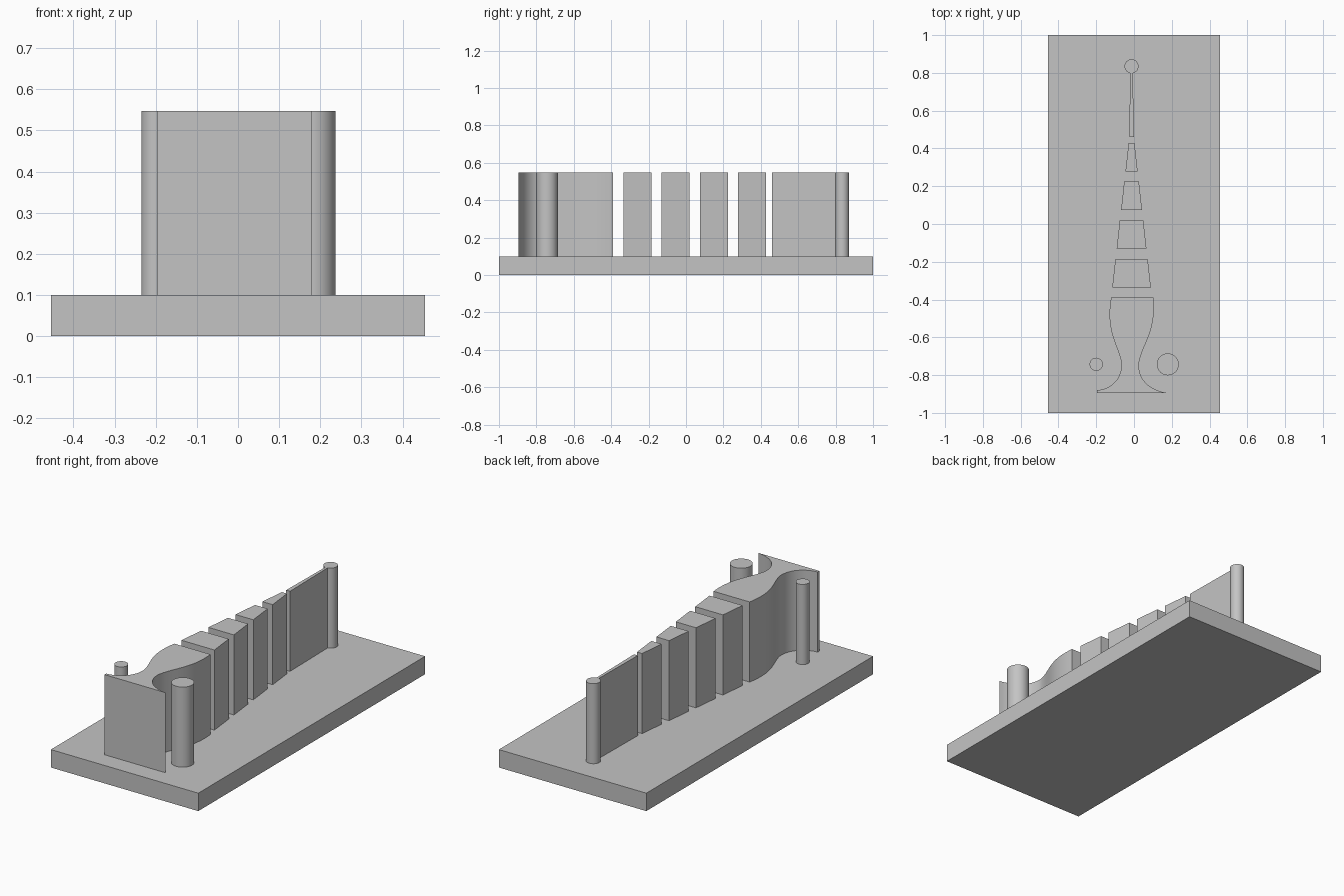
import bpy, bmesh, math
from mathutils import Vector
from mathutils.geometry import interpolate_bezier

cube = bpy.data.objects.get("Cube")
if cube:
    bpy.data.objects.remove(cube, do_unlink=True)

FLOOR, TOP = 0.1, 0.547   # top of the base, top of the raised parts
MID = -0.013              # centre line of the raised shape
POST_Y = -0.743

grey = bpy.data.materials.new("plain_grey")
grey.use_nodes = True
grey.diffuse_color = (0.55, 0.55, 0.55, 1)
grey.node_tree.nodes["Principled BSDF"].inputs["Base Color"].default_value = (0.55, 0.55, 0.55, 1)


def extrude_outline(name, outline, z0=FLOOR, z1=TOP, smooth=False):
    """Raise a closed flat outline into a solid."""
    bm = bmesh.new()
    face = bm.faces.new([bm.verts.new((x, y, z0)) for x, y in outline])
    raised = bmesh.ops.extrude_face_region(bm, geom=[face], use_keep_orig=True)
    verts = [g for g in raised["geom"] if isinstance(g, bmesh.types.BMVert)]
    bmesh.ops.translate(bm, verts=verts, vec=(0, 0, z1 - z0))
    bmesh.ops.recalc_face_normals(bm, faces=bm.faces)
    mesh = bpy.data.meshes.new(name)
    bm.to_mesh(mesh)
    bm.free()
    mesh.materials.append(grey)
    obj = bpy.data.objects.new(name, mesh)
    bpy.context.collection.objects.link(obj)
    if smooth:
        bpy.ops.object.select_all(action='DESELECT')
        obj.select_set(True)
        bpy.context.view_layer.objects.active = obj
        bpy.ops.object.shade_smooth_by_angle(angle=math.radians(30))
    return obj


def post(name, x, y, radius, sides=48):
    turn = 2 * math.pi / sides
    ring = [(x + radius * math.cos(i * turn), y + radius * math.sin(i * turn)) for i in range(sides)]
    return extrude_outline(name, ring, smooth=True)


def taper(name, y0, y1, half0, half1):
    return extrude_outline(name, [(MID - half0, y0), (MID + half0, y0),
                                  (MID + half1, y1), (MID - half1, y1)])


def sweep(*handles):
    return [(p.x, p.y) for p in interpolate_bezier(*[Vector(h) for h in handles], 20)]


# Base slab
extrude_outline("base", [(-0.455, -1), (0.455, -1), (0.455, 1), (-0.455, 1)], 0, FLOOR)

# Waisted body with a flared foot
left = sweep((-0.121, -0.389), (-0.155, -0.58), (-0.075, -0.65), (-0.066, -0.742))
left += sweep((-0.066, -0.742), (-0.066, -0.82), (-0.12, -0.875), (-0.197, -0.88))[1:]
right = sweep((0.102, -0.389), (0.122, -0.57), (0.04, -0.64), (0.025, -0.742))
right += sweep((0.025, -0.742), (0.025, -0.83), (0.085, -0.88), (0.178, -0.895))[1:]
extrude_outline("body", left + [(-0.197, -0.895)] + right[::-1], smooth=True)

# Four narrowing neck blocks
for i in range(4):
    start = -0.335 + 0.2045 * i
    wide = 0.102 - 0.0233 * i
    taper(f"neck_block_{i + 1}", start, start + 0.15, wide, wide - 0.0165)

# Thin rod with a round tip
taper("rod", 0.46, 0.805, 0.012, 0.007)
post("rod_tip", MID, 0.835, 0.037)

# Side posts beside the waist
post("small_post", -0.2, POST_Y, 0.035)
post("large_post", 0.179, POST_Y, 0.058)
